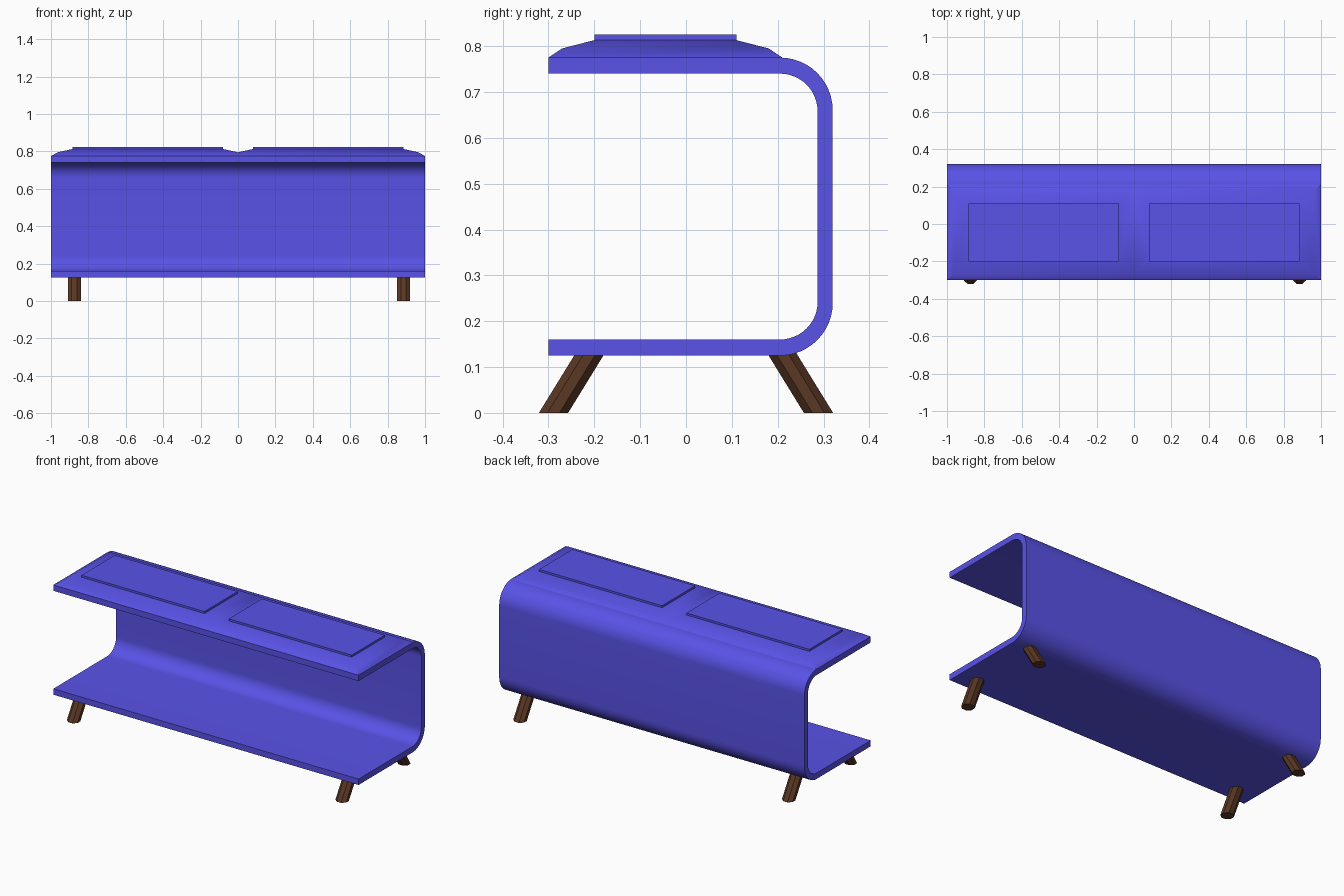
import bpy, bmesh
from math import cos, sin, pi

if "Cube" in bpy.data.objects:
    bpy.data.objects.remove(bpy.data.objects["Cube"])


def material(name, color):
    m = bpy.data.materials.new(name)
    m.diffuse_color = (*color, 1)
    m.use_nodes = True
    m.node_tree.nodes["Principled BSDF"].inputs["Base Color"].default_value = m.diffuse_color
    return m


BLUE = material("blue_paint", (0.10, 0.085, 0.80))
BROWN = material("dark_wood", (0.10, 0.038, 0.017))


def finish(bm, name, mat, angle=None):
    bmesh.ops.recalc_face_normals(bm, faces=bm.faces)
    me = bpy.data.meshes.new(name)
    bm.to_mesh(me)
    bm.free()
    me.materials.append(mat)
    ob = bpy.data.objects.new(name, me)
    bpy.context.collection.objects.link(ob)
    if angle:
        bpy.ops.object.select_all(action='DESELECT')
        ob.select_set(True)
        bpy.context.view_layer.objects.active = ob
        bpy.ops.object.shade_smooth_by_angle(angle=angle)
    return ob


# C-shaped shell: bent sheet profile in y-z, extruded along x
def bend(y_end, y_max, z_lo, z_hi, r, n=12):
    pts = [(y_end, z_lo)]
    for cz, start in ((z_lo + r, -pi / 2), (z_hi - r, 0)):
        for i in range(n + 1):
            a = start + pi / 2 * i / n
            pts.append((y_max - r + r * cos(a), cz + r * sin(a)))
    return pts + [(y_end, z_hi)]


outer = bend(-0.30, 0.32, 0.125, 0.775, 0.115)
inner = bend(-0.30, 0.287, 0.16, 0.74, 0.082)
bm = bmesh.new()
rows = []
for x in (-1, 1):
    rows.append([[bm.verts.new((x, y, z)) for y, z in p] for p in (outer, inner)])
(ol, il), (orr, ir) = rows
for i in range(len(outer) - 1):
    j = i + 1
    bm.faces.new((ol[i], ol[j], orr[j], orr[i]))
    bm.faces.new((il[i], il[j], ir[j], ir[i]))
    bm.faces.new((ol[i], ol[j], il[j], il[i]))
    bm.faces.new((orr[i], orr[j], ir[j], ir[i]))
for k in (0, -1):
    bm.faces.new((ol[k], orr[k], ir[k], il[k]))
finish(bm, "curved_shell", BLUE, 0.6)

# Padded top: rings of one half, mirrored across x with a shared valley
bm = bmesh.new()


def ring(x0, x1, y0, y1, z):
    return [bm.verts.new(p) for p in
            ((x0, y0, z), (x1, y0, z), (x1, y1, z), (x0, y1, z))]


rings = [ring(0, 1, -0.30, 0.21, 0.775),
         ring(0, 0.965, -0.27, 0.18, 0.795),
         ring(0.08, 0.885, -0.20, 0.11, 0.813),
         ring(0.08, 0.885, -0.20, 0.11, 0.825)]
for k, (a, b) in enumerate(zip(rings, rings[1:])):
    for i in range(3 if k == 0 else 4):
        j = (i + 1) % 4
        bm.faces.new((a[i], a[j], b[j], b[i]))
bm.faces.new(rings[-1])
bmesh.ops.mirror(bm, geom=bm.verts[:] + bm.edges[:] + bm.faces[:],
                 axis='X', merge_dist=0.0005)
finish(bm, "padded_top", BLUE, 0.7)


# Splayed octagonal legs, cut flat at the floor
def leg(name, x, side):
    bm = bmesh.new()
    ends = []
    for y, z in ((0.289, 0), (0.206, 0.135)):
        ends.append([bm.verts.new((x + 0.0375 * cos(a), side * y + 0.0345 * sin(a), z))
                     for a in (pi / 8 + i * pi / 4 for i in range(8))])
    lo, hi = ends
    for i in range(8):
        j = (i + 1) % 8
        bm.faces.new((lo[i], lo[j], hi[j], hi[i]))
    bm.faces.new(lo)
    bm.faces.new(hi)
    finish(bm, name, BROWN)


for x, lr in ((-0.875, "left"), (0.885, "right")):
    leg("front_leg_" + lr, x, -1)
    leg("back_leg_" + lr, x, 1)
